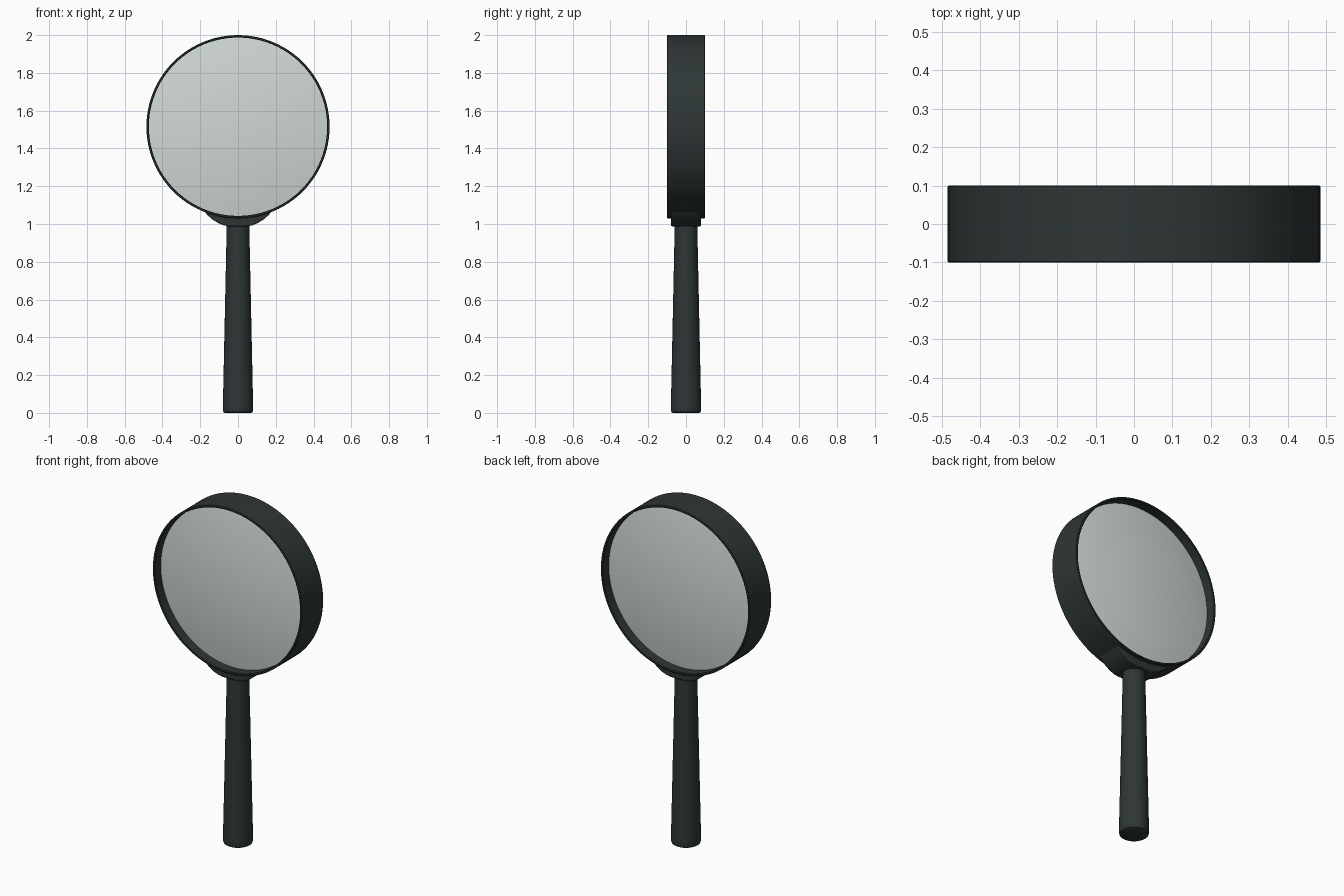
import bpy, bmesh, math
from mathutils import Matrix, Vector

if "Cube" in bpy.data.objects:
    bpy.data.objects.remove(bpy.data.objects["Cube"])

def material(name, rgba):
    m = bpy.data.materials.new(name)
    m.diffuse_color = rgba
    m.use_nodes = True
    m.node_tree.nodes["Principled BSDF"].inputs["Base Color"].default_value = m.diffuse_color
    return m

DARK = material("dark_green_grey", (0.027, 0.037, 0.036, 1))
GLASS = material("pale_glass", (0.63, 0.69, 0.67, 0.8))
CENTRE = 1.515

def add(name, bm, mat):
    bmesh.ops.remove_doubles(bm, verts=bm.verts, dist=1e-5)
    bmesh.ops.recalc_face_normals(bm, faces=bm.faces)
    me = bpy.data.meshes.new(name)
    bm.to_mesh(me)
    bm.free()
    me.materials.append(mat)
    ob = bpy.data.objects.new(name, me)
    bpy.context.collection.objects.link(ob)
    bpy.ops.object.select_all(action='DESELECT')
    ob.select_set(True)
    bpy.context.view_layer.objects.active = ob
    bpy.ops.object.shade_smooth_by_angle(angle=math.radians(35))
    return ob

def lathe(name, profile, mat, steps, closed=False, matrix=Matrix()):
    # spin (radius, height) pairs about z, then place with matrix
    bm = bmesh.new()
    vs = [bm.verts.new((r, 0, z)) for r, z in profile]
    es = [bm.edges.new(p) for p in zip(vs, vs[1:])]
    if closed:
        es.append(bm.edges.new((vs[-1], vs[0])))
    bmesh.ops.spin(bm, geom=vs + es, cent=(0, 0, 0), axis=(0, 0, 1),
                   angle=math.tau, steps=steps, use_duplicate=False)
    bm.transform(matrix)
    return add(name, bm, mat)

facing = Matrix.Translation((0, 0, CENTRE)) @ Matrix.Rotation(math.pi / 2, 4, 'X')

# Lens rim: thin band with softened edges
lathe("lens_rim", [(0.472, -0.097), (0.475, -0.1), (0.482, -0.1), (0.485, -0.097),
                   (0.485, 0.097), (0.482, 0.1), (0.475, 0.1), (0.472, 0.097)],
      DARK, 96, True, facing)

# Lens: biconvex disc
R, EDGE, BULGE = 0.473, 0.042, 0.04
front = [(R * i / 10, EDGE + BULGE * (1 - (i / 10) ** 2)) for i in range(11)]
lathe("lens", front + [(r, -h) for r, h in reversed(front)], GLASS, 96, False, facing)

# Handle: tapered round grip
lathe("handle", [(0, 0), (0.07, 0), (0.077, 0.004), (0.08, 0.015), (0.08, 0.04),
                 (0.06, 0.98), (0.06, 1.01), (0, 1.01)], DARK, 48)

# Collar: cradle between handle and rim
bm = bmesh.new()
low = [(0.18, 1.068), (0.16, 1.045), (0.135, 1.024), (0.105, 1.005),
       (0.075, 0.993), (0.05, 0.988)]
outline = low + [(-x, z) for x, z in reversed(low)]
for i in range(1, 10):
    x = -0.18 + 0.036 * i
    outline.append((x, CENTRE - math.sqrt(0.48 ** 2 - x * x)))
face = bm.faces.new([bm.verts.new((x, -0.08, z)) for x, z in outline])
new = bmesh.ops.extrude_face_region(bm, geom=[face])["geom"]
bmesh.ops.translate(bm, vec=Vector((0, 0.16, 0)),
                    verts=[v for v in new if isinstance(v, bmesh.types.BMVert)])
collar = add("collar", bm, DARK)
bev = collar.modifiers.new("soft_edges", 'BEVEL')
bev.width = 0.006
bev.segments = 2
bev.limit_method = 'ANGLE'
bev.angle_limit = math.radians(50)
